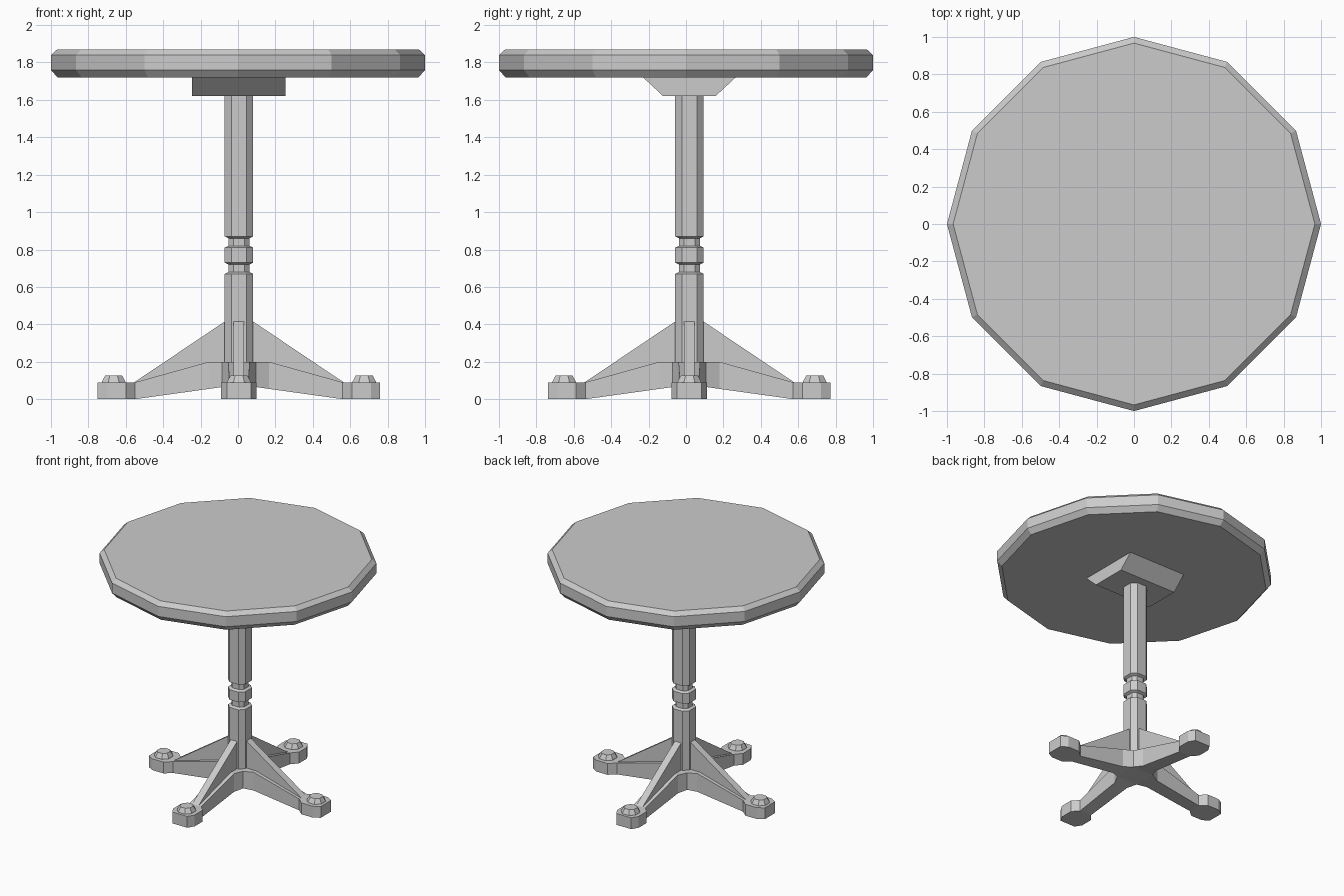
import bpy, bmesh
from math import cos, sin, pi, radians
from mathutils import Matrix, Vector

cube = bpy.data.objects.get("Cube")
if cube:
    bpy.data.objects.remove(cube, do_unlink=True)

CENTRE = Vector((0.005, 0.018, 0))  # axis of the pedestal

grey = bpy.data.materials.new("plain grey")
grey.use_nodes = True
COLOUR = (0.6, 0.6, 0.6, 1)
grey.diffuse_color = COLOUR
grey.node_tree.nodes["Principled BSDF"].inputs["Base Color"].default_value = COLOUR


def finish(name, bm, location=CENTRE):
    bmesh.ops.remove_doubles(bm, verts=bm.verts, dist=0.0005)
    bmesh.ops.recalc_face_normals(bm, faces=bm.faces)
    mesh = bpy.data.meshes.new(name)
    bm.to_mesh(mesh)
    bm.free()
    mesh.materials.append(grey)
    obj = bpy.data.objects.new(name, mesh)
    obj.location = location
    bpy.context.collection.objects.link(obj)
    return obj


def loft(bm, rings, cap_start=True, cap_end=True):
    """Bridge equal-sized rings of points and close the ends."""
    loops = [[bm.verts.new(p) for p in ring] for ring in rings]
    n = len(loops[0])
    for a, b in zip(loops, loops[1:]):
        for i in range(n):
            j = (i + 1) % n
            bm.faces.new((a[i], a[j], b[j], b[i]))
    if cap_start:
        bm.faces.new(loops[0][::-1])
    if cap_end:
        bm.faces.new(loops[-1])


def polygon(radius, z, sides):
    return [(radius * cos(2 * pi * i / sides), radius * sin(2 * pi * i / sides), z)
            for i in range(sides)]


def chamfered(half, flat, z, x=0):
    """Square ring with cut corners."""
    h, f = half, flat
    return [(x + a, b, z) for a, b in ((h, -f), (h, f), (f, h), (-f, h),
                                       (-h, f), (-h, -f), (-f, -h), (f, -h))]


# Twelve-sided top with bevelled rims
bm = bmesh.new()
loft(bm, [polygon(r, z, 12) for r, z in
          ((0.965, 1.72), (1, 1.76), (1, 1.84), (0.967, 1.87))])
finish("table_top", bm, (0, 0, 0))

# Tapered block under the top
bm = bmesh.new()
loft(bm, [[(-0.25, -y, z), (0.25, -y, z), (0.25, y, z), (-0.25, y, z)]
          for y, z in ((0.14, 1.62), (0.247, 1.72))])
finish("top_bracket", bm)

# Post with two grooves around a collar
bm = bmesh.new()
WIDE, THIN = 0.076, 0.056
profile = [(WIDE, 0.1), (WIDE, 0.67), (THIN, 0.68), (THIN, 0.72), (WIDE, 0.73),
           (WIDE, 0.81), (THIN, 0.82), (THIN, 0.86), (WIDE, 0.87), (WIDE, 1.62)]
loft(bm, [chamfered(w, w * 0.53, z) for w, z in profile])
finish("post", bm)

# Crossed legs: stations of reach, half width, underside and top
STATIONS = [(0, 0, 0.065, 0.2), (0.09, 0.09, 0.065, 0.2), (0.16, 0.058, 0.055, 0.2),
            (0.555, 0.05, 0, 0.09), (0.605, 0.095, 0, 0.09),
            (0.705, 0.095, 0, 0.09), (0.755, 0.065, 0, 0.09)]
legs, webs, bolts = bmesh.new(), bmesh.new(), bmesh.new()
for k in range(4):
    turn = Matrix.Rotation(radians(90 * k), 3, "Z")

    def turned(ring):
        return [turn @ Vector(p) for p in ring]

    loft(legs, [turned([(x, -w, lo), (x, w, lo), (x, w, hi), (x, -w, hi)])
                for x, w, lo, hi in STATIONS], cap_start=False)
    # Sloping brace from the post down to the foot
    loft(webs, [turned([(0.05, y, 0.12), (0.56, y, 0.06), (0.56, y, 0.09),
                        (0.076, y, 0.415), (0.05, y, 0.415)]) for y in (-0.028, 0.028)])
    # Bolt head on the foot
    loft(bolts, [turned(chamfered(h, h * 0.45, z, 0.67))
                 for h, z in ((0.065, 0.085), (0.062, 0.095), (0.045, 0.127))])

finish("crossed_legs", legs)
finish("leg_braces", webs)
finish("foot_bolts", bolts)
